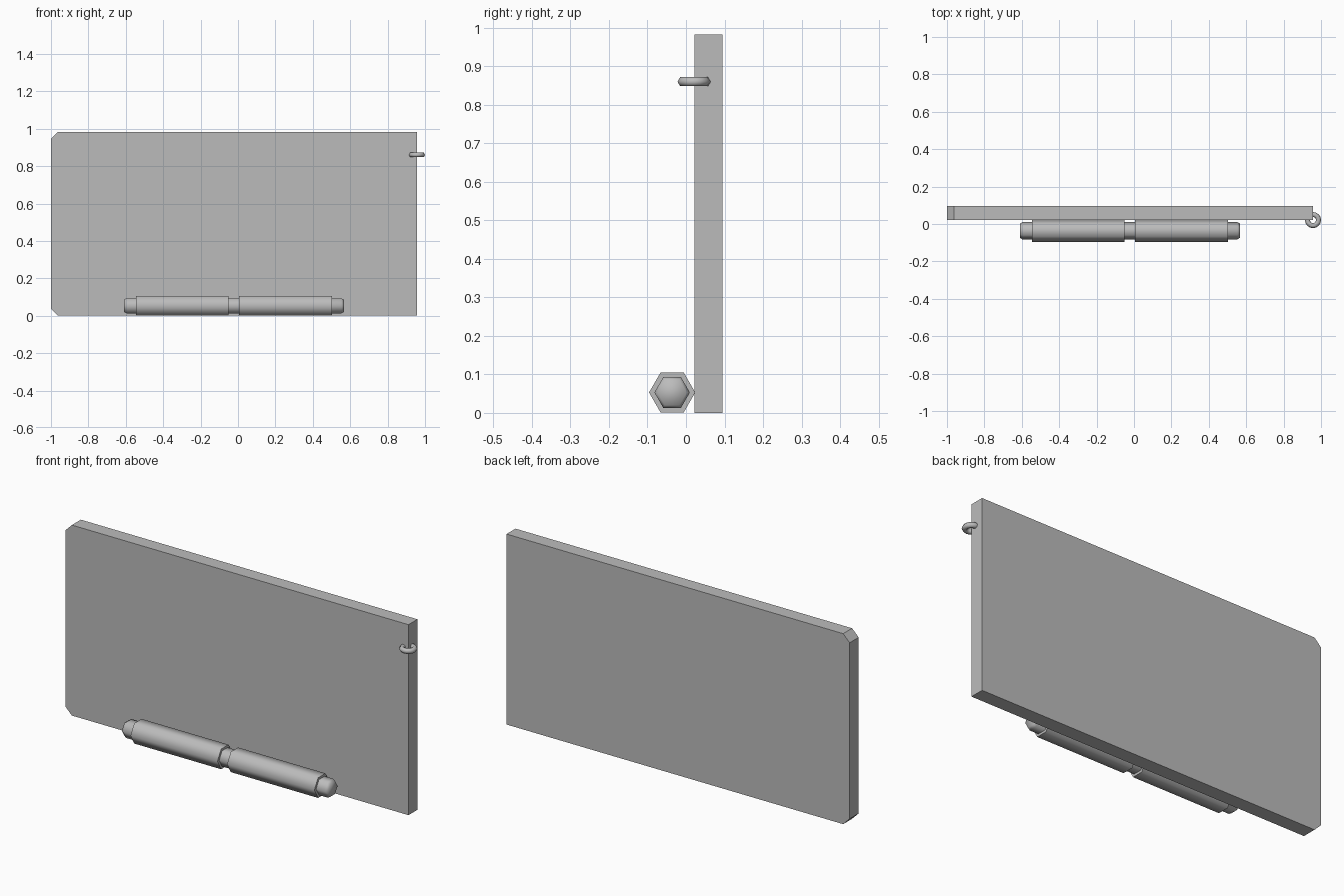
import bpy, bmesh, math
from mathutils import Vector

cube = bpy.data.objects.get("Cube")
if cube:
    bpy.data.objects.remove(cube, do_unlink=True)

# Single grey material
grey = bpy.data.materials.new("plain_grey")
grey.use_nodes = True
colour = (0.5, 0.5, 0.5, 1)
grey.diffuse_color = colour
grey.node_tree.nodes["Principled BSDF"].inputs["Base Color"].default_value = colour


def finish(name, bm, smooth=False):
    bmesh.ops.recalc_face_normals(bm, faces=bm.faces)
    mesh = bpy.data.meshes.new(name)
    bm.to_mesh(mesh)
    bm.free()
    mesh.materials.append(grey)
    ob = bpy.data.objects.new(name, mesh)
    bpy.context.collection.objects.link(ob)
    if smooth:
        bpy.ops.object.select_all(action='DESELECT')
        ob.select_set(True)
        bpy.context.view_layer.objects.active = ob
        bpy.ops.object.shade_smooth_by_angle(angle=math.radians(65))
    return ob


def hex_rod(name, profile, y=-0.036, z=0.053):
    """Six-sided rod along x from (x, radius) pairs."""
    bm = bmesh.new()
    rings = []
    for x, r in profile:
        rings.append([bm.verts.new((x, y + r * math.cos(i * math.pi / 3),
                                    z + r * math.sin(i * math.pi / 3)))
                      for i in range(6)])
    for a, b in zip(rings, rings[1:]):
        for i in range(6):
            j = (i + 1) % 6
            bm.faces.new((a[i], a[j], b[j], b[i]))
    bm.faces.new(rings[0])
    bm.faces.new(rings[-1])
    return finish(name, bm, True)


# Panel with two clipped corners on its right side
c = 0.037
outline = [(-1 + c, 0), (0.957, 0), (0.957, 0.982),
           (-1 + c, 0.982), (-1, 0.982 - c), (-1, c)]
bm = bmesh.new()
face = bm.faces.new([bm.verts.new((x, 0.022, z)) for x, z in outline])
ext = bmesh.ops.extrude_face_region(bm, geom=[face], use_keep_orig=True)
bmesh.ops.translate(bm, vec=Vector((0, 0.073, 0)),
                    verts=[v for v in ext["geom"] if isinstance(v, bmesh.types.BMVert)])
finish("panel", bm)

# Hinge pin with chamfered ends, and its two barrels
hex_rod("hinge_pin", [(-0.61, 0.038), (-0.597, 0.046), (0.553, 0.046), (0.566, 0.038)])
hex_rod("hinge_barrel_right", [(-0.546, 0.06), (-0.05, 0.06)])
hex_rod("hinge_barrel_left", [(0.005, 0.06), (0.503, 0.06)])

# Pull ring threaded through the panel edge
bpy.ops.mesh.primitive_torus_add(location=(0.957, 0.021, 0.86), major_segments=16,
                                 minor_segments=6, major_radius=0.0295,
                                 minor_radius=0.0135)
ring = bpy.context.object
ring.name = "pull_ring"
ring.data.materials.append(grey)
bpy.ops.object.shade_smooth_by_angle(angle=math.radians(65))
